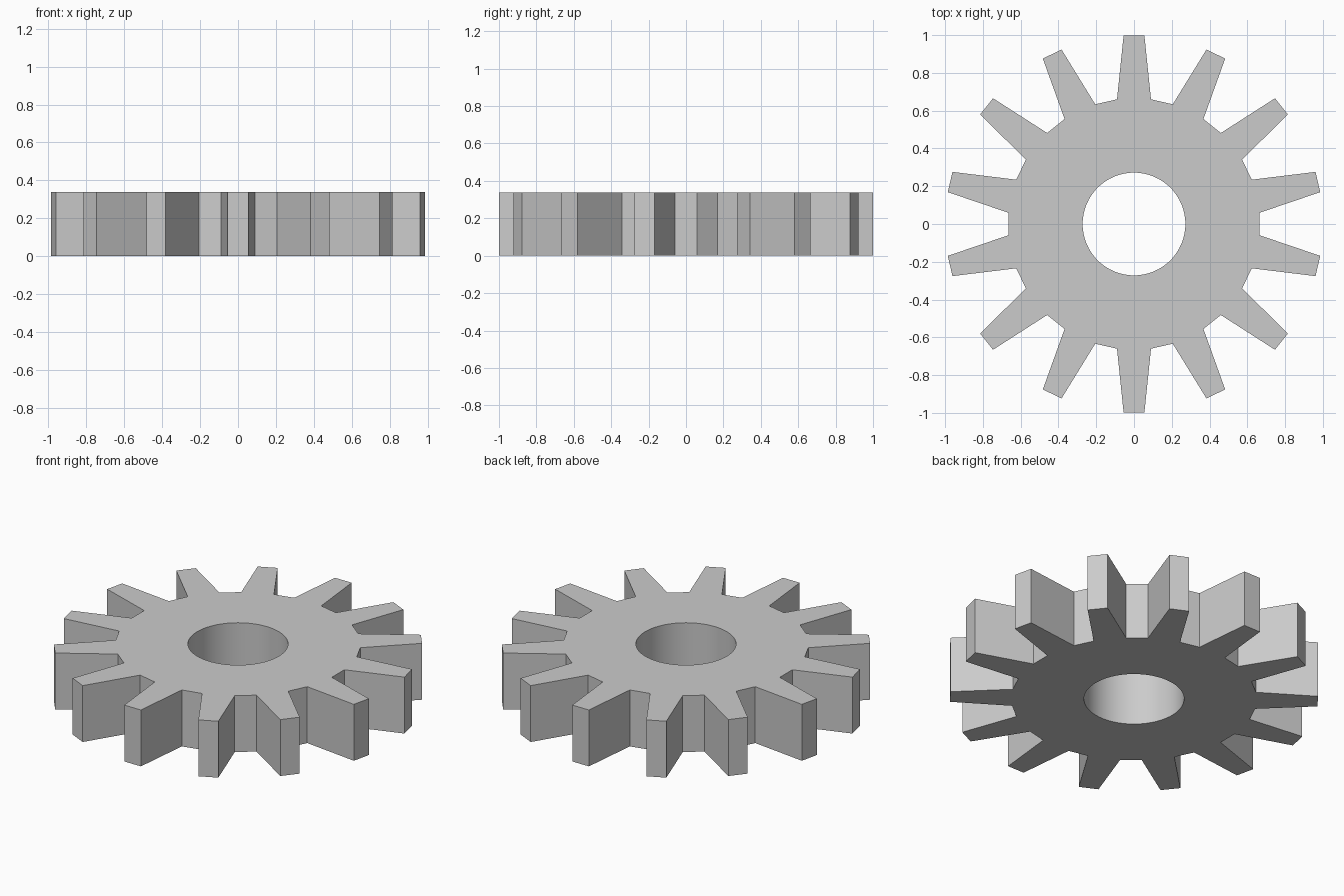
import bpy, bmesh
from math import pi, radians, sin, cos, hypot, atan2

if "Cube" in bpy.data.objects:
    bpy.data.objects.remove(bpy.data.objects["Cube"])

TEETH = 14
HEIGHT = 0.338
BORE = 0.272

# One tooth, centred on +y: root, tip, tip, root
TOOTH = [(-0.09, 0.66), (-0.055, 0.9985), (0.055, 0.9985), (0.09, 0.66)]

outer, inner = [], []
for t in range(TEETH):
    turn = 2 * pi * t / TEETH
    for k, (x, y) in enumerate(TOOTH):
        r, a = hypot(x, y), atan2(x, y) + turn
        outer.append((r * sin(a), r * cos(a)))
        b = turn + (k - 1.5) * 2 * pi / (4 * TEETH)
        inner.append((BORE * sin(b), BORE * cos(b)))

bm = bmesh.new()


def ring(points, z):
    return [bm.verts.new((x, y, z)) for x, y in points]


# Closed section: bottom outer, top outer, top bore, bottom bore
rings = [ring(outer, 0), ring(outer, HEIGHT), ring(inner, HEIGHT), ring(inner, 0)]
n = len(outer)
for a, b in zip(rings, rings[1:] + rings[:1]):
    for i in range(n):
        j = (i + 1) % n
        bm.faces.new((a[i], a[j], b[j], b[i]))
bmesh.ops.recalc_face_normals(bm, faces=bm.faces)

mesh = bpy.data.meshes.new("gear_wheel")
bm.to_mesh(mesh)
bm.free()
gear = bpy.data.objects.new("gear_wheel", mesh)
bpy.context.collection.objects.link(gear)

# Smooth bore, crisp teeth
bpy.context.view_layer.objects.active = gear
gear.select_set(True)
bpy.ops.object.shade_smooth_by_angle(angle=radians(10))
